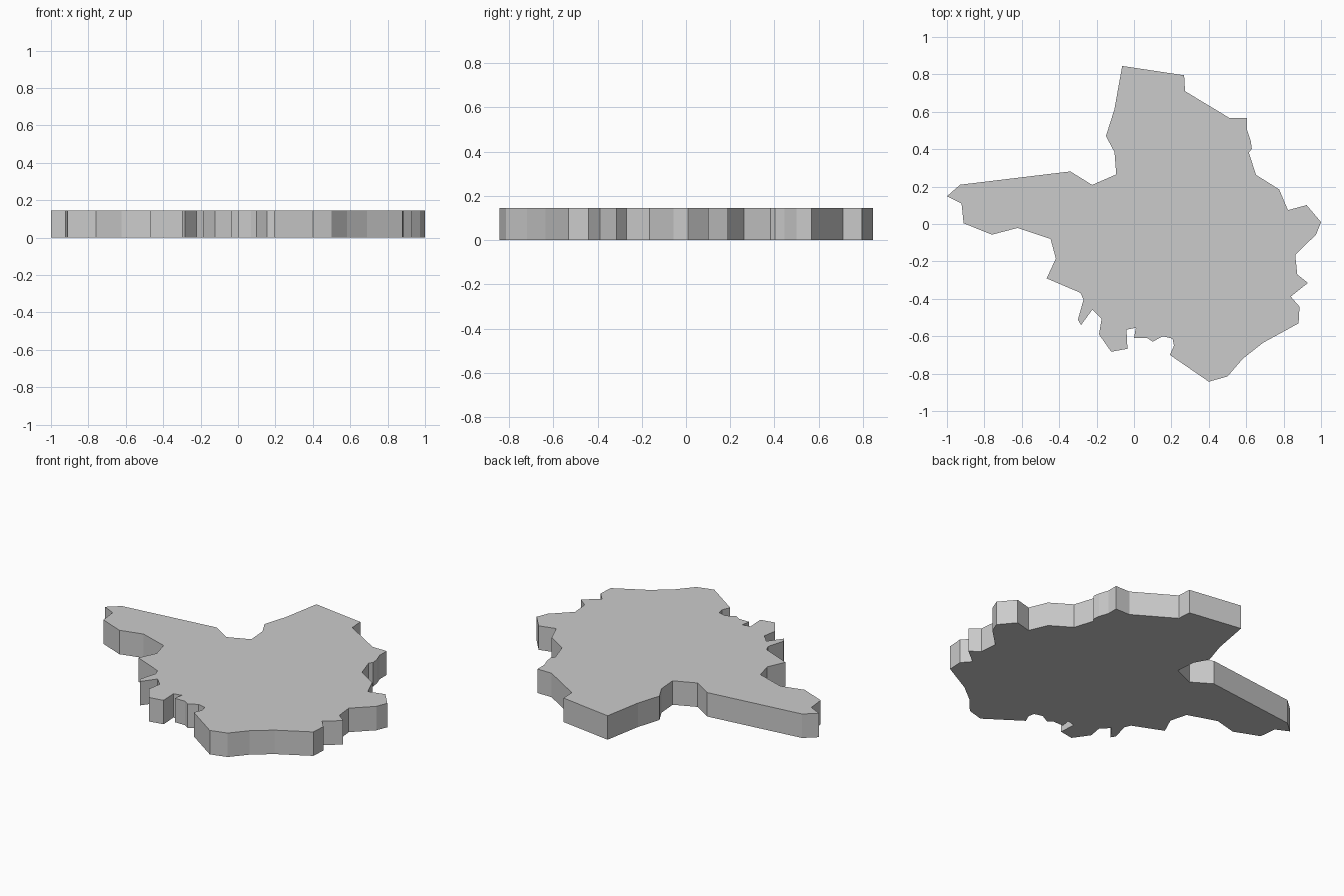
import bpy
import bmesh

HEIGHT = 0.146

# Outline of the slab seen from above, clockwise from the top corner
outline = [
    (-.063, .845), (.268, .795), (.273, .71), (.51, .567), (.605, .567), (.605, .50),
    (.624, .445), (.63, .402), (.614, .382), (.652, .263), (.776, .185), (.823, .074),
    (.923, .101), (1, .01), (.973, -.057), (.862, -.165), (.873, -.27), (.93, -.315),
    (.838, -.388), (.885, -.442), (.88, -.531), (.69, -.635), (.582, -.72),
    (.50, -.815), (.40, -.843), (.192, -.70), (.214, -.65), (.206, -.613),
    (.155, -.60), (.10, -.629), (.07, -.609), (0, -.609), (.01, -.555), (-.04, -.565),
    (-.035, -.667), (-.122, -.683), (-.187, -.59), (-.173, -.507), (-.222, -.457),
    (-.283, -.54), (-.30, -.512), (-.27, -.405), (-.286, -.368), (-.467, -.291),
    (-.418, -.185), (-.446, -.08), (-.622, -.021), (-.76, -.057), (-.911, .004),
    (-.922, .11), (-1, .148), (-.93, .21), (-.34, .281), (-.224, .209),
    (-.095, .265), (-.104, .384), (-.15, .47), (-.105, .612),
]

# Flat slab: outline face extruded straight up
bm = bmesh.new()
base = bm.faces.new([bm.verts.new((x, y, 0)) for x, y in outline])
top = bmesh.ops.extrude_face_region(bm, geom=[base], use_keep_orig=True)["geom"]
bmesh.ops.translate(bm, vec=(0, 0, HEIGHT),
                    verts=[g for g in top if isinstance(g, bmesh.types.BMVert)])
bmesh.ops.recalc_face_normals(bm, faces=bm.faces)

mesh = bpy.data.meshes.new("map_slab")
bm.to_mesh(mesh)
bm.free()
slab = bpy.data.objects.new("map_slab", mesh)
bpy.context.collection.objects.link(slab)
